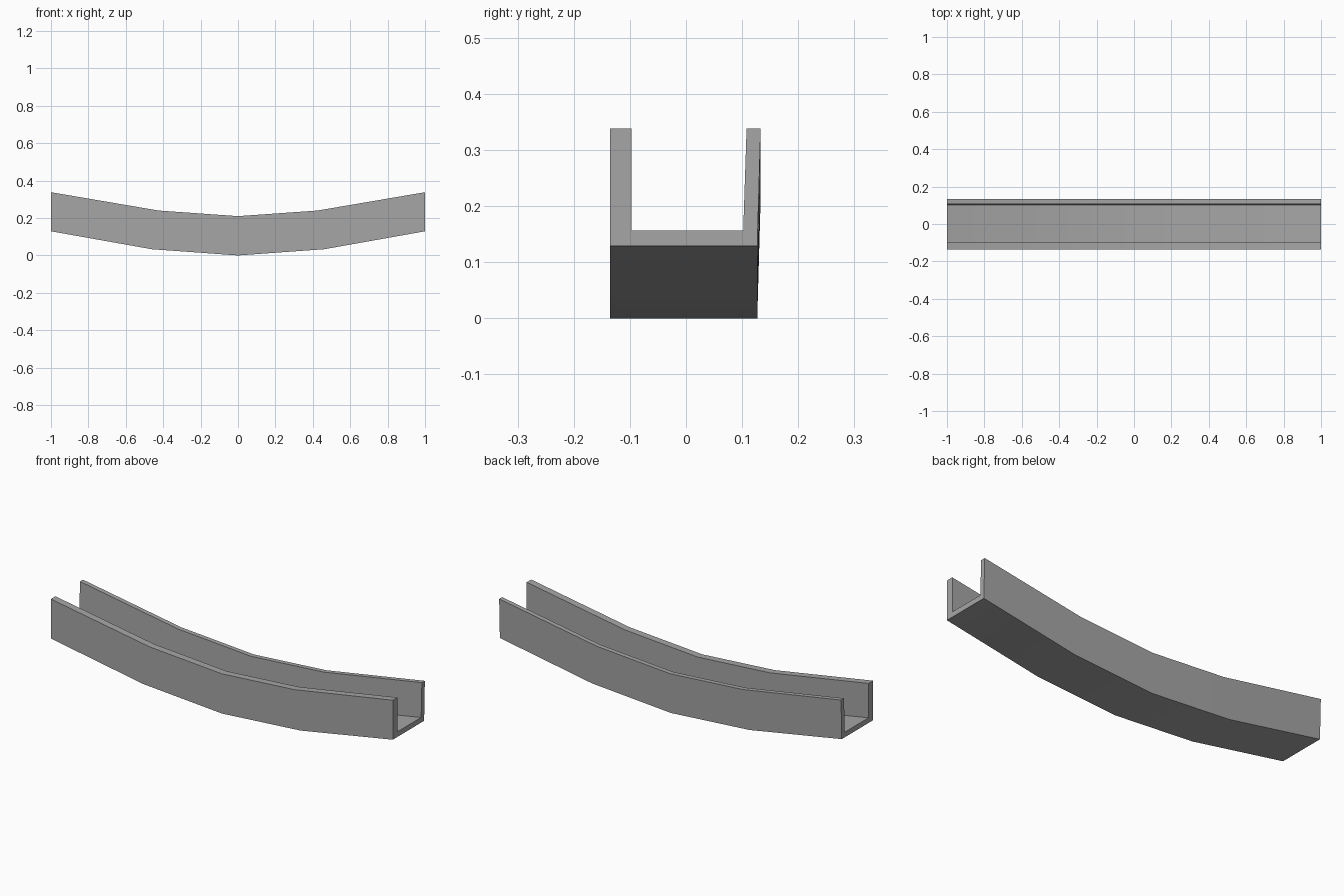
import bpy
import bmesh
import math

# Remove the default cube
cube = bpy.data.objects.get("Cube")
if cube:
    bpy.data.objects.remove(cube, do_unlink=True)

# Plain grey material
GREY = (0.38, 0.38, 0.38, 1.0)
grey = bpy.data.materials.new("plain grey")
grey.use_nodes = True
grey.diffuse_color = GREY
grey.node_tree.nodes["Principled BSDF"].inputs["Base Color"].default_value = GREY

# U-shaped cross-section: (y, fraction of the channel height)
FLOOR = 0.13
section = [
    (-0.135, 0), (0.127, 0),                # underside
    (0.133, 1), (0.108, 1),                 # back wall rim
    (0.102, FLOOR), (-0.097, FLOOR),        # channel floor
    (-0.097, 1), (-0.135, 1),               # front wall rim
]

# Stations along the sagging path: (bottom x, bottom z), (top x, top z)
half = [((0.46, 0.033), (0.425, 0.24)), ((1, 0.129), (1, 0.338))]
middle = [((0, 0), (0, 0.21))]
mirrored = [((-b[0], b[1]), (-t[0], t[1])) for b, t in reversed(half)]
stations = mirrored + middle + half


def mix(a, b, f):
    return a + (b - a) * f


# Sweep the section through the stations
bm = bmesh.new()
rings = []
for low, high in stations:
    rings.append([bm.verts.new((mix(low[0], high[0], f), y, mix(low[1], high[1], f)))
                  for y, f in section])

count = len(section)
for first, second in zip(rings, rings[1:]):
    for i in range(count):
        j = (i + 1) % count
        bm.faces.new((first[i], first[j], second[j], second[i]))

# End caps: back wall, floor strip and front wall
for ring in (rings[0], rings[-1]):
    for corners in ((1, 2, 3, 4), (0, 1, 4, 5), (0, 5, 6, 7)):
        bm.faces.new([ring[i] for i in corners])

bmesh.ops.recalc_face_normals(bm, faces=bm.faces)
mesh = bpy.data.meshes.new("curved_channel")
bm.to_mesh(mesh)
bm.free()
mesh.materials.append(grey)

channel = bpy.data.objects.new("curved_channel", mesh)
bpy.context.collection.objects.link(channel)

# Smooth along the bend, sharp at the corners
bpy.ops.object.select_all(action="DESELECT")
channel.select_set(True)
bpy.context.view_layer.objects.active = channel
bpy.ops.object.shade_smooth_by_angle(angle=math.radians(30))
